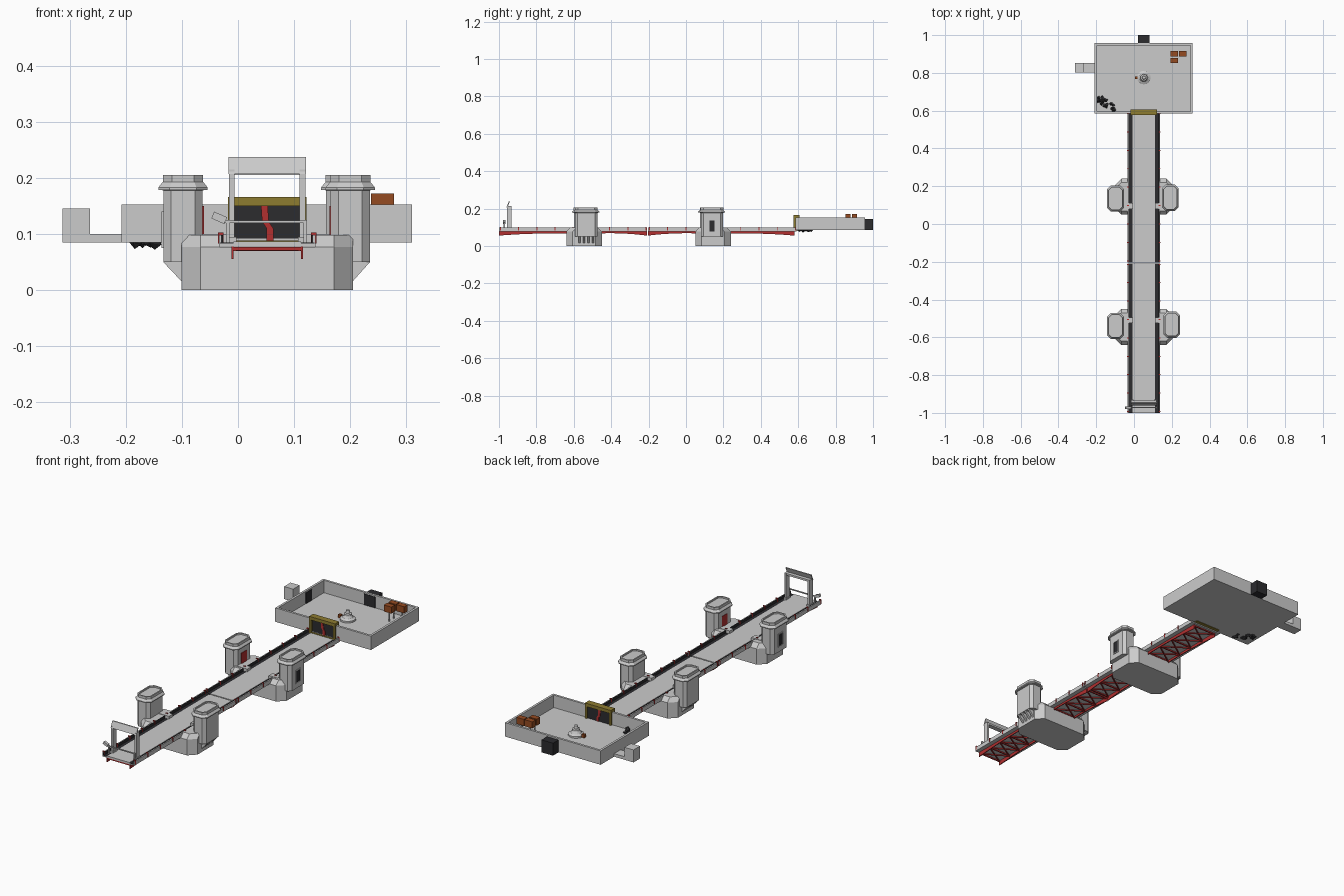
import bpy, bmesh, math, random
from mathutils import Vector

if "Cube" in bpy.data.objects:
    bpy.data.objects.remove(bpy.data.objects["Cube"])

random.seed(4)
CX = 0.052  # bridge centre line


def material(name, col):
    m = bpy.data.materials.new(name)
    m.diffuse_color = (*col, 1)
    m.use_nodes = True
    m.node_tree.nodes["Principled BSDF"].inputs["Base Color"].default_value = m.diffuse_color
    return m


RED = material("red_paint", (0.45, 0.03, 0.03))
DARK = material("dark_metal", (0.025, 0.025, 0.028))
YELLOW = material("yellow_paint", (0.27, 0.2, 0.03))
RUST = material("rust_orange", (0.3, 0.07, 0.015))


def make(name, verts, faces, mat=None):
    me = bpy.data.meshes.new(name)
    me.from_pydata(verts, [], faces)
    bm = bmesh.new()
    bm.from_mesh(me)
    bmesh.ops.recalc_face_normals(bm, faces=bm.faces)
    bm.to_mesh(me)
    bm.free()
    ob = bpy.data.objects.new(name, me)
    bpy.context.collection.objects.link(ob)
    if mat:
        me.materials.append(mat)
    return ob


def loft(name, rings, mat=None):
    """Skin a stack of equal-length rings and cap both ends."""
    n = len(rings[0])
    faces = [tuple(range(n)), tuple(range((len(rings) - 1) * n, len(rings) * n))]
    for r in range(len(rings) - 1):
        for i in range(n):
            j = (i + 1) % n
            faces.append((r * n + i, r * n + j, r * n + n + j, r * n + n + i))
    return make(name, [v for ring in rings for v in ring], faces, mat)


def box(name, x0, x1, y0, y1, z0, z1, mat=None):
    return loft(name, [[(x0, y0, z), (x1, y0, z), (x1, y1, z), (x0, y1, z)] for z in (z0, z1)], mat)


def chamfered(cx, cy, levels):
    """Rings of a rectangle with cut corners; level = (half x, half y, cut, z)."""
    rings = []
    for hx, hy, c, z in levels:
        pts = [(hx, hy - c), (hx - c, hy), (c - hx, hy), (-hx, hy - c),
               (-hx, c - hy), (c - hx, -hy), (hx - c, -hy), (hx, c - hy)]
        rings.append([(cx + x, cy + y, z) for x, y in pts])
    return rings


def lathe(name, cx, cy, profile, n=16, mat=None):
    return loft(name, [[(cx + r * math.cos(math.tau * i / n), cy + r * math.sin(math.tau * i / n), z)
                        for i in range(n)] for r, z in profile], mat)


def beam(name, a, b, w, mat=None):
    a, b = Vector(a), Vector(b)
    d = (b - a).normalized()
    s = d.cross(Vector((0, 0, 1)) if abs(d.z) < 0.9 else Vector((1, 0, 0))).normalized() * w / 2
    t = d.cross(s)
    return loft(name, [[p + s + t, p - s + t, p - s - t, p + s - t] for p in (a, b)], mat)


# Piers: block with cut corners plus sloped shoulders beside the deck
for cy in (-0.545, 0.145):
    loft("pier_base", chamfered(CX, cy, [(0.153, 0.095, 0.034, 0), (0.153, 0.095, 0.034, 0.077)]))
    for s in (-1, 1):
        loft("pier_shoulder", [[(CX + s * 0.085, cy - h, z), (CX + s * 0.119, cy - h, z),
                                (CX + s * 0.153, cy - h + 0.034, z), (CX + s * 0.153, cy + h - 0.034, z),
                                (CX + s * 0.119, cy + h, z), (CX + s * 0.085, cy + h, z)]
                               for h, z in ((0.095, 0.077), (0.075, 0.098))])

# Towers: (x, y, outward side, has red door and ribs)
for cx, cy, s, ribbed in ((-0.098, -0.54, -1, False), (0.2, -0.533, 1, True),
                          (-0.098, 0.135, -1, True), (0.192, 0.139, 1, False)):
    loft("tower", chamfered(cx, cy, [
        (0.035, 0.06, 0.014, 0.05), (0.035, 0.06, 0.014, 0.178), (0.044, 0.07, 0.02, 0.179),
        (0.044, 0.07, 0.02, 0.183), (0.036, 0.061, 0.016, 0.193), (0.036, 0.061, 0.016, 0.205),
        (0.03, 0.055, 0.014, 0.205), (0.03, 0.055, 0.014, 0.198)]))
    xo, xi = cx + s * 0.035, cx - s * 0.035
    if ribbed:
        xb = CX + s * 0.15
        for dy in (-0.036, -0.012, 0.012, 0.036):
            y = cy + dy
            loft("tower_rib", [[(xb, yy, 0.05), (xo, yy, 0.05), (xb, yy, 0.013)] for yy in (y - 0.005, y + 0.005)])
        box("tower_door", xi - 0.002, xi + 0.002, cy - 0.02, cy + 0.02, 0.098, 0.15, RED)
    else:
        x = [xo - 0.003, xo + 0.003]
        for dy in (-0.018, 0.014):
            box("window_side", *x, cy + dy, cy + dy + 0.004, 0.075, 0.14)
        for z in (0.075, 0.136):
            box("window_bar", *x, cy - 0.018, cy + 0.018, z, z + 0.004)
        box("window_pane", xo - 0.001, xo + 0.001, cy - 0.014, cy + 0.014, 0.079, 0.136, DARK)
    # landing joining tower and deck
    yl = -0.51 if cy < 0 else 0.095
    xs = sorted((xi, CX + s * 0.058))
    box("landing", *xs, yl - 0.015, yl + 0.015, 0.085, 0.1)

# Two deck halves with dark side gutters, rails and red posts
for y0, y1 in ((-1.0, -0.209), (-0.203, 0.59)):
    box("deck_plate", CX - 0.086, CX + 0.086, y0, y1, 0.078, 0.083)
    box("roadway", CX - 0.06, CX + 0.06, y0, y1, 0.083, 0.087)
    for s in (-1, 1):
        def across(a, b):
            return sorted((CX + s * a, CX + s * b))
        box("gutter", *across(0.06, 0.084), y0, y1, 0.083, 0.085, DARK)
        box("side_rail", *across(0.082, 0.086), y0, y1, 0.083, 0.098)
        box("rail_liner", *across(0.079, 0.082), y0, y1, 0.085, 0.098, DARK)
        for i in range(9):
            y = y0 + 0.005 + i * (y1 - y0 - 0.012) / 8
            box("rail_post", *across(0.078, 0.088), y, y + 0.005, 0.083, 0.103, RED)

# Red arched girders and cross bracing under each open span
for y0, y1, z0, z1 in ((-1, -0.635, 0.056, 0.066), (-0.455, -0.209, 0.068, 0.056),
                       (-0.203, 0.055, 0.056, 0.068), (0.235, 0.58, 0.066, 0.056)):
    for x in (CX - 0.062, CX + 0.062):
        lower = []
        for i in range(9):
            t = i / 8
            lower.append((y0 + t * (y1 - y0), z0 + t * (z1 - z0) + 0.02 * t * (1 - t)))
        prof = lower + [(y1, 0.078), (y0, 0.078)]
        loft("arched_girder", [[(xx, y, z) for y, z in prof] for xx in (x - 0.002, x + 0.002)], RED)
    n = max(2, round((y1 - y0) / 0.08))
    step = (y1 - y0 - 0.01) / n
    for i in range(n + 1):
        y = y0 + 0.005 + i * step
        beam("cross_beam", (CX - 0.062, y, 0.074), (CX + 0.062, y, 0.074), 0.006, RED)
        if i < n:
            for s in (-1, 1):
                beam("x_brace", (CX - s * 0.06, y, 0.072), (CX + s * 0.06, y + step, 0.072), 0.005, RED)

# Entrance gantry and barrier pole
for s in (-1, 1):
    x = CX + s * 0.063
    box("gantry_post", x - 0.005, x + 0.005, -0.958, -0.932, 0.083, 0.215)
    box("gantry_foot", x - 0.008, x + 0.008, -0.962, -0.928, 0.083, 0.095)
loft("gantry_board", [[(CX - 0.069, y, z), (CX + 0.069, y, z), (CX + 0.069, y + 0.006, z), (CX - 0.069, y + 0.006, z)]
                      for y, z in ((-0.96, 0.207), (-0.948, 0.237))])
box("gantry_beam", CX - 0.063, CX + 0.063, -0.954, -0.934, 0.205, 0.214)
beam("barrier_pole", (-0.025, -0.972, 0.122), (0.12, -0.972, 0.122), 0.005)
beam("barrier_weight", (-0.022, -0.972, 0.124), (-0.045, -0.972, 0.134), 0.013)
for x in (-0.018, 0.12):
    box("barrier_stand", x - 0.003, x + 0.003, -0.976, -0.968, 0.083, 0.125)

# Walled platform
X0, X1, Y0, Y1 = -0.208, 0.31, 0.585, 0.957
box("platform_floor", X0, X1, Y0, Y1, 0.085, 0.092)
W = 0.011
box("platform_back_wall", X0, X1, Y1 - W, Y1, 0.085, 0.153)
box("platform_left_wall", X0, X0 + W, Y0, Y1, 0.085, 0.153)
box("platform_right_wall", X1 - W, X1, Y0, Y1, 0.085, 0.153)
box("platform_front_wall_left", X0, -0.015, Y0, Y0 + W, 0.085, 0.153)
box("platform_front_wall_right", 0.118, X1, Y0, Y0 + W, 0.085, 0.153)

# Outbuildings: rear dark box and left walkway with box
box("rear_box", 0.02, 0.082, Y1, 1.0, 0.085, 0.146, DARK)
box("rear_doorway", 0.02, 0.082, Y1 - W - 0.002, Y1 - W, 0.092, 0.146, DARK)
box("side_walkway", -0.266, X0, 0.803, 0.853, 0.085, 0.1)
box("side_box", -0.313, -0.264, 0.803, 0.853, 0.085, 0.146)
box("side_doorway", X0 + W, X0 + W + 0.002, 0.805, 0.851, 0.092, 0.146, DARK)

# Yellow framed gate with a stepped red stripe
box("gate_panel", -0.006, 0.112, 0.585, 0.6, 0.086, 0.152, DARK)
box("gate_beam", -0.018, 0.122, 0.576, 0.607, 0.15, 0.166, YELLOW)
box("gate_sill", -0.018, 0.122, 0.576, 0.607, 0.083, 0.089, YELLOW)
for x in (-0.018, 0.112):
    box("gate_jamb", x, x + 0.01, 0.576, 0.607, 0.083, 0.155, YELLOW)
stripe = [(0.041, 0.15), (0.043, 0.122), (0.051, 0.11), (0.051, 0.089)]
outline = stripe + [(x + 0.012, z) for x, z in reversed(stripe)]
loft("gate_stripe", [[(x, y, z) for x, z in outline] for y in (0.582, 0.603)], RED)

# Central pedestal on the platform
lathe("pedestal", CX, 0.775, [(0.036, 0.092), (0.036, 0.1), (0.024, 0.106), (0.018, 0.116),
                              (0.018, 0.124), (0.01, 0.126), (0.008, 0.14)])
box("pedestal_box", 0.004, 0.018, 0.768, 0.782, 0.092, 0.108, RUST)

# Raised crates on thin legs
for x, y in ((0.192, 0.888), (0.237, 0.888), (0.192, 0.853)):
    box("crate", x, x + 0.041, y, y + 0.027, 0.14, 0.172, RUST)
    box("crate_leg", x + 0.018, x + 0.023, y + 0.011, y + 0.016, 0.09, 0.141)

# Dark rubble heap in the corner, poking through the floor
for i in range(22):
    t = random.random()
    p = Vector((-0.192 + 0.088 * t, 0.665 - 0.05 * t + random.uniform(-0.018, 0.018),
                random.uniform(0.085, 0.108 - 0.015 * t)))
    r = random.uniform(0.008, 0.015)
    bm = bmesh.new()
    bmesh.ops.create_icosphere(bm, subdivisions=1, radius=r)
    for v in bm.verts:
        v.co = v.co * random.uniform(0.6, 1.2) + p
    me = bpy.data.meshes.new("rubble")
    bm.to_mesh(me)
    bm.free()
    me.materials.append(DARK)
    bpy.context.collection.objects.link(bpy.data.objects.new("rubble", me))
